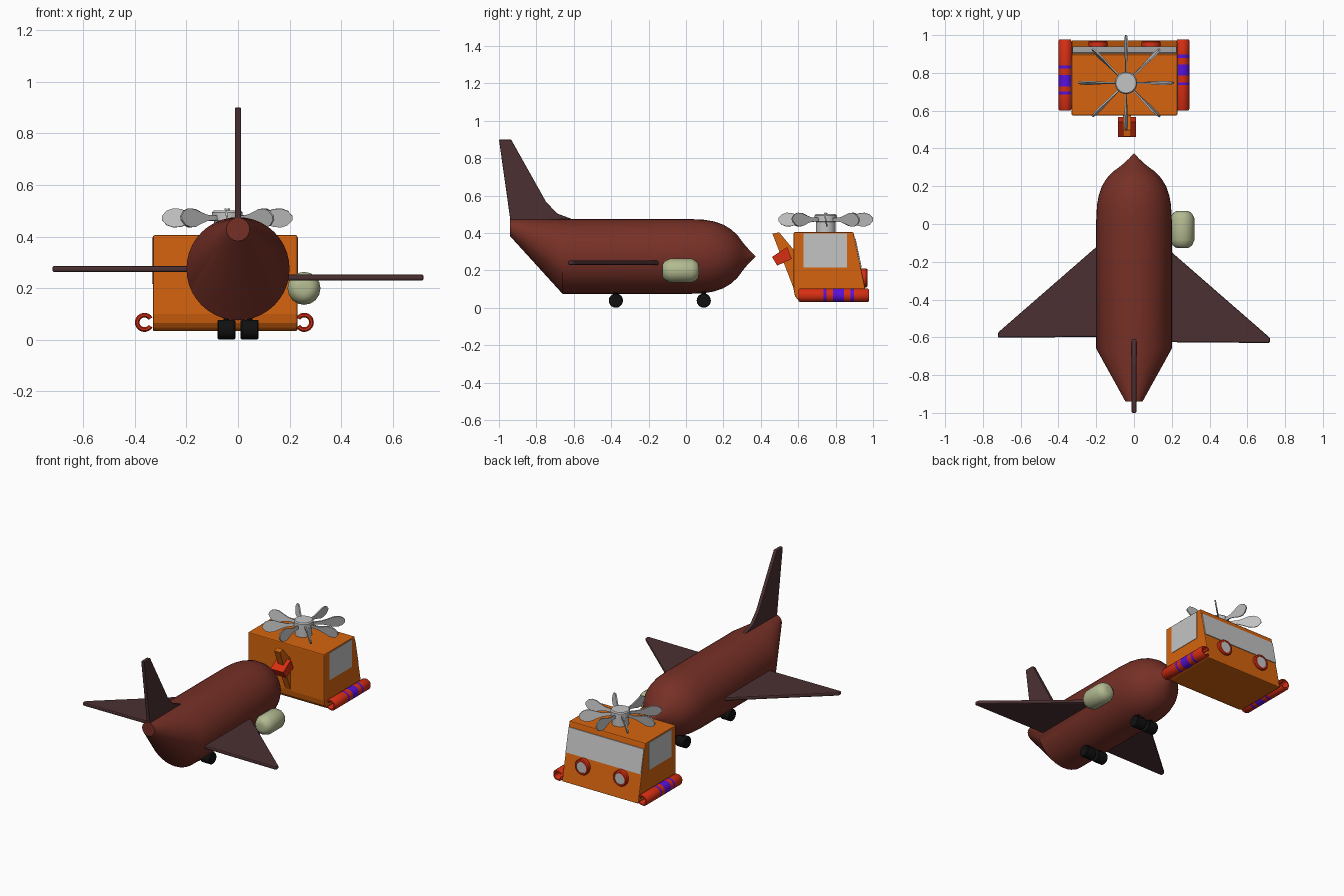
import bpy, bmesh, math
from mathutils import Matrix, Vector

if "Cube" in bpy.data.objects:
    bpy.data.objects.remove(bpy.data.objects["Cube"])


def material(name, r, g, b):
    """Flat material from 0-255 display colour, stored as linear."""
    lin = [((c / 255 + 0.055) / 1.055) ** 2.4 if c > 10 else c / 255 / 12.92 for c in (r, g, b)]
    m = bpy.data.materials.new(name)
    m.use_nodes = True
    m.diffuse_color = (*lin, 1)
    m.node_tree.nodes["Principled BSDF"].inputs["Base Color"].default_value = (*lin, 1)
    return m


MAROON = material("maroon", 118, 48, 38)
DARK = material("dark_brown", 76, 48, 50)
ORANGE = material("orange", 214, 100, 14)
RED = material("red", 214, 46, 18)
PURPLE = material("purple", 88, 16, 220)
GREY = material("light_grey", 196, 196, 196)
GREEN = material("pale_green", 178, 186, 144)
BLACK = material("black", 16, 16, 16)


def skin(name, rings, mats, bands=None, smooth=True):
    """Join matching rings of points into a closed solid; bands gives the material per segment."""
    bm = bmesh.new()
    rows = [[bm.verts.new(p) for p in ring] for ring in rings]
    n = len(rows[0])
    for k in range(len(rows) - 1):
        for i in range(n):
            j = (i + 1) % n
            f = bm.faces.new((rows[k][i], rows[k][j], rows[k + 1][j], rows[k + 1][i]))
            f.material_index = bands[k] if bands else 0
    bm.faces.new(rows[0])
    bm.faces.new(rows[-1])
    bmesh.ops.recalc_face_normals(bm, faces=bm.faces[:])
    mesh = bpy.data.meshes.new(name)
    bm.to_mesh(mesh)
    bm.free()
    for m in mats:
        mesh.materials.append(m)
    ob = bpy.data.objects.new(name, mesh)
    bpy.context.collection.objects.link(ob)
    if smooth:
        bpy.ops.object.select_all(action="DESELECT")
        ob.select_set(True)
        bpy.context.view_layer.objects.active = ob
        bpy.ops.object.shade_smooth_by_angle(angle=math.radians(35))
    return ob


def place(axis, t, a, b):
    """Point at t along the axis, with a and b on the other two axes in order."""
    return {"x": (t, a, b), "y": (a, t, b), "z": (a, b, t)}[axis]


def prism(name, pts, axis, lo, hi, mat):
    return skin(name, [[place(axis, t, a, b) for a, b in pts] for t in (lo, hi)], [mat], smooth=False)


def lathe(name, axis, sections, center, mat, sides=32):
    """Round solid; sections hold position, radius and an optional centre of their own."""
    rings = []
    for t, r, *c in sections:
        a, b = c or center
        angles = [math.tau * i / sides for i in range(sides)]
        rings.append([place(axis, t, a + r * math.cos(q), b + r * math.sin(q)) for q in angles])
    return skin(name, rings, [mat])


def bevel(ob, width, segments=2):
    mod = ob.modifiers.new("bevel", "BEVEL")
    mod.width, mod.segments, mod.limit_method = width, segments, "ANGLE"


# --- Aircraft ---
AXIS = (0, 0.275)
lathe("fuselage", "y", [
    (-0.94, 0.045, 0, 0.428), (-0.66, 0.2), (0.02, 0.2), (0.1, 0.196), (0.15, 0.187), (0.2, 0.17),
    (0.24, 0.146), (0.275, 0.114), (0.3, 0.08), (0.318, 0.057), (0.345, 0.028), (0.372, 0.002)],
    AXIS, MAROON, 40)

fin = prism("tail_fin", [(-1, 0.9), (-0.935, 0.9), (-0.75, 0.57), (-0.69, 0.505), (-0.61, 0.475),
                         (-0.61, 0.44), (-0.935, 0.44)], "x", -0.012, 0.012, DARK)
bevel(fin, 0.004)

# Wings sit at slightly different heights and stations
for name, s, dy, z in (("left_wing", 1, 0, 0.241), ("right_wing", -1, 0.028, 0.274)):
    plan = [(0.1, -0.065), (0.2, -0.15), (0.72, -0.603), (0.72, -0.63), (0.1, -0.625)]
    wing = prism(name, [(s * x, y + dy) for x, y in plan], "z", z - 0.012, z + 0.012, DARK)
    bevel(wing, 0.008)

lathe("engine_pod", "y", [(-0.128, 0.02), (-0.125, 0.036), (-0.112, 0.052), (-0.085, 0.064), (0.03, 0.064),
                          (0.055, 0.052), (0.067, 0.036), (0.07, 0.02)], (0.256, 0.199), GREEN, 16)

for label, y in (("rear", -0.375), ("front", 0.095)):
    for side, x in (("left", 0.045), ("right", -0.045)):
        lathe(f"{label}_{side}_wheel", "x", [(x - 0.035, 0.034), (x - 0.03, 0.038), (x + 0.03, 0.038),
                                             (x + 0.035, 0.034)], (y, 0.039), BLACK, 20)
        lathe(f"{label}_{side}_strut", "z", [(0.04, 0.012), (0.13, 0.012)], (x, y), BLACK, 10)

# --- Cabin vehicle ---
X0, X1 = -0.33, 0.23
MID = (X0 + X1) / 2


def nose_y(z):
    return 0.895 + (0.405 - z) * 0.21


body = prism("cabin_body", [(0.575, 0.405), (nose_y(0.405), 0.405), (nose_y(0.033), 0.033), (0.625, 0.033),
                            (0.598, 0.042), (0.582, 0.065), (0.575, 0.1)], "x", X0, X1, ORANGE)
bevel(body, 0.006)

prism("windshield", [(nose_y(0.37) - 0.003, 0.37), (nose_y(0.37) + 0.005, 0.37),
                     (nose_y(0.215) + 0.005, 0.215), (nose_y(0.215) - 0.003, 0.215)],
      "x", X0 + 0.004, X1 - 0.004, GREY)
for name, x in (("left_window", X1), ("right_window", X0)):
    prism(name, [(0.628, 0.216), (0.862, 0.216), (0.862, 0.397), (0.628, 0.397)], "x", x - 0.003, x + 0.003, GREY)

for side, x in (("left", MID + 0.14), ("right", MID - 0.14)):
    lathe(f"{side}_headlight_rim", "y", [(0.92, 0.051), (0.963, 0.051), (0.97, 0.046), (0.97, 0.037),
                                         (0.964, 0.036)], (x, 0.16), RED)
    lathe(f"{side}_headlight_lens", "y", [(0.94, 0.036), (0.967, 0.036)], (x, 0.16), GREY)


# Side tubes: open C section facing the body, with purple bands
def tube(name, cx, facing, stripes):
    gap, steps = math.radians(32), 18
    angles = [gap + (math.tau - 2 * gap) * i / steps for i in range(steps + 1)]

    def ring(y, t):
        loop = [(0.028 + t, q) for q in angles] + [(0.028 - t, q) for q in reversed(angles)]
        return [(cx + facing * r * math.cos(q), y, 0.067 + r * math.sin(q)) for r, q in loop]

    edges = [y for band in stripes for y in band]
    rings = [ring(0.602, 0.004), ring(0.61, 0.009)] + [ring(y, 0.009) for y in edges]
    rings += [ring(0.97, 0.009), ring(0.978, 0.004)]
    bands = [0] + [i % 2 for i in range(len(edges) + 1)] + [0]
    skin(name, rings, [RED, PURPLE], bands)


tube("left_side_tube", 0.257, -1, [(0.735, 0.75), (0.785, 0.845), (0.88, 0.897)])
tube("right_side_tube", -0.363, 1, [(0.685, 0.701), (0.727, 0.79), (0.822, 0.838)])

# Rear arm with its clamp
ARM = -0.037
prism("rear_arm", [(0.462, 0.397), (0.498, 0.404), (0.585, 0.3), (0.585, 0.08)], "x", ARM - 0.02, ARM + 0.02, ORANGE)
prism("arm_clamp", [(0.46, 0.272), (0.54, 0.325), (0.566, 0.262), (0.488, 0.226)],
      "x", ARM - 0.047, ARM + 0.047, RED)

# Rotor with eight upright blades
HUB = Vector((-0.042, 0.747, 0.472))
lathe("rotor_hub", "z", [(0.4, 0.052), (0.46, 0.052), (0.462, 0.059), (0.494, 0.059), (0.501, 0.053)], HUB[:2], GREY)
half = [(0.04, 0.008), (0.11, 0.012), (0.145, 0.022), (0.18, 0.035), (0.21, 0.037), (0.235, 0.028), (0.253, 0.008)]
outline = half + [(r, -h) for r, h in reversed(half)]
for i in range(8):
    blade = prism(f"rotor_blade_{i + 1}", outline, "y", -0.004, 0.004, GREY)
    blade.matrix_world = (Matrix.Translation(HUB) @ Matrix.Rotation(math.tau * i / 8, 4, "Z")
                          @ Matrix.Rotation(math.radians(10), 4, "X"))
